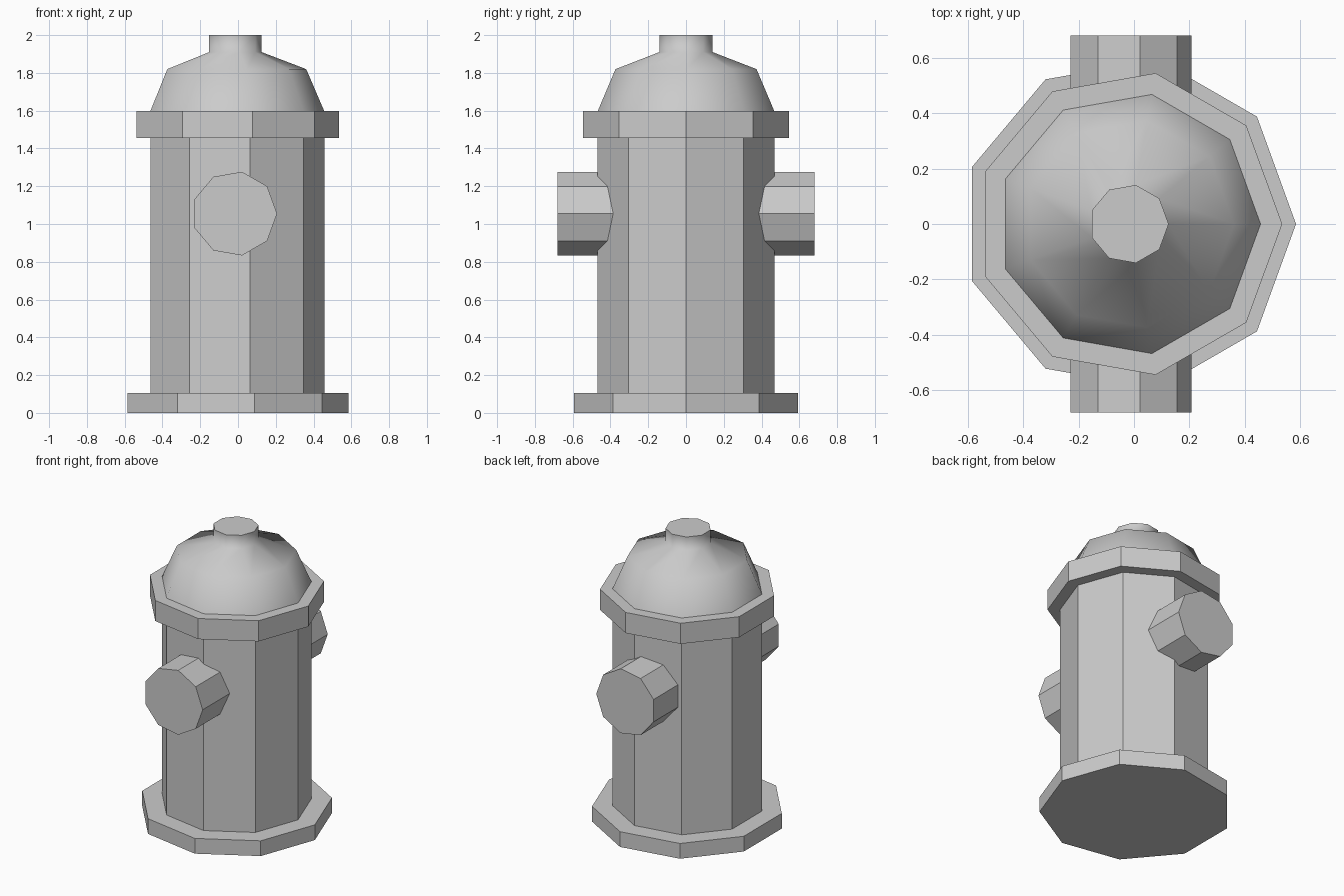
import bpy, bmesh
from math import cos, sin, radians, tau

if "Cube" in bpy.data.objects:
    bpy.data.objects.remove(bpy.data.objects["Cube"])

SIDES = 9
CX = -0.018  # axis offset that centres the nine-sided outline


def make_object(name, bm):
    bmesh.ops.recalc_face_normals(bm, faces=bm.faces)
    mesh = bpy.data.meshes.new(name)
    bm.to_mesh(mesh)
    bm.free()
    obj = bpy.data.objects.new(name, mesh)
    bpy.context.collection.objects.link(obj)
    return obj


def lathe(name, profile, cap_start=False, cap_end=False, along_y=False, height=0.0):
    """Nine-sided revolve of (radius, position) pairs about z, or about y."""
    bm = bmesh.new()
    rings = []
    for r, t in profile:
        ring = []
        for i in range(SIDES):
            a = tau * i / SIDES
            u, v = CX + r * cos(a), r * sin(a)
            ring.append(bm.verts.new((u, t, height + v) if along_y else (u, v, t)))
        rings.append(ring)
    for lo, hi in zip(rings, rings[1:]):
        for i in range(SIDES):
            j = (i + 1) % SIDES
            bm.faces.new((lo[i], lo[j], hi[j], hi[i]))
    if cap_start:
        bm.faces.new(rings[0][::-1])
    if cap_end:
        bm.faces.new(rings[-1])
    return make_object(name, bm)


BODY_R = 0.475

# Foot plate, barrel and collar
lathe("base_flange", [(0.603, 0), (0.603, 0.105), (BODY_R, 0.105)], cap_start=True)
lathe("barrel", [(BODY_R, 0.105), (BODY_R, 1.455)])
lathe("collar", [(BODY_R, 1.455), (0.553, 1.455), (0.553, 1.597), (BODY_R, 1.597)])

# Domed bonnet with its top nut, softly shaded
bonnet = lathe("bonnet", [(BODY_R, 1.597), (0.379, 1.82), (0.143, 1.91), (0.143, 2.0)],
               cap_end=True)
bpy.context.view_layer.objects.active = bonnet
bonnet.select_set(True)
bpy.ops.object.shade_smooth_by_angle(angle=radians(75))

# Front and back hose outlets, set into the barrel
for name, side in (("front_outlet", -1), ("back_outlet", 1)):
    lathe(name, [(0.225, side * 0.3), (0.225, side * 0.68)],
          cap_start=True, cap_end=True, along_y=True, height=1.055)
